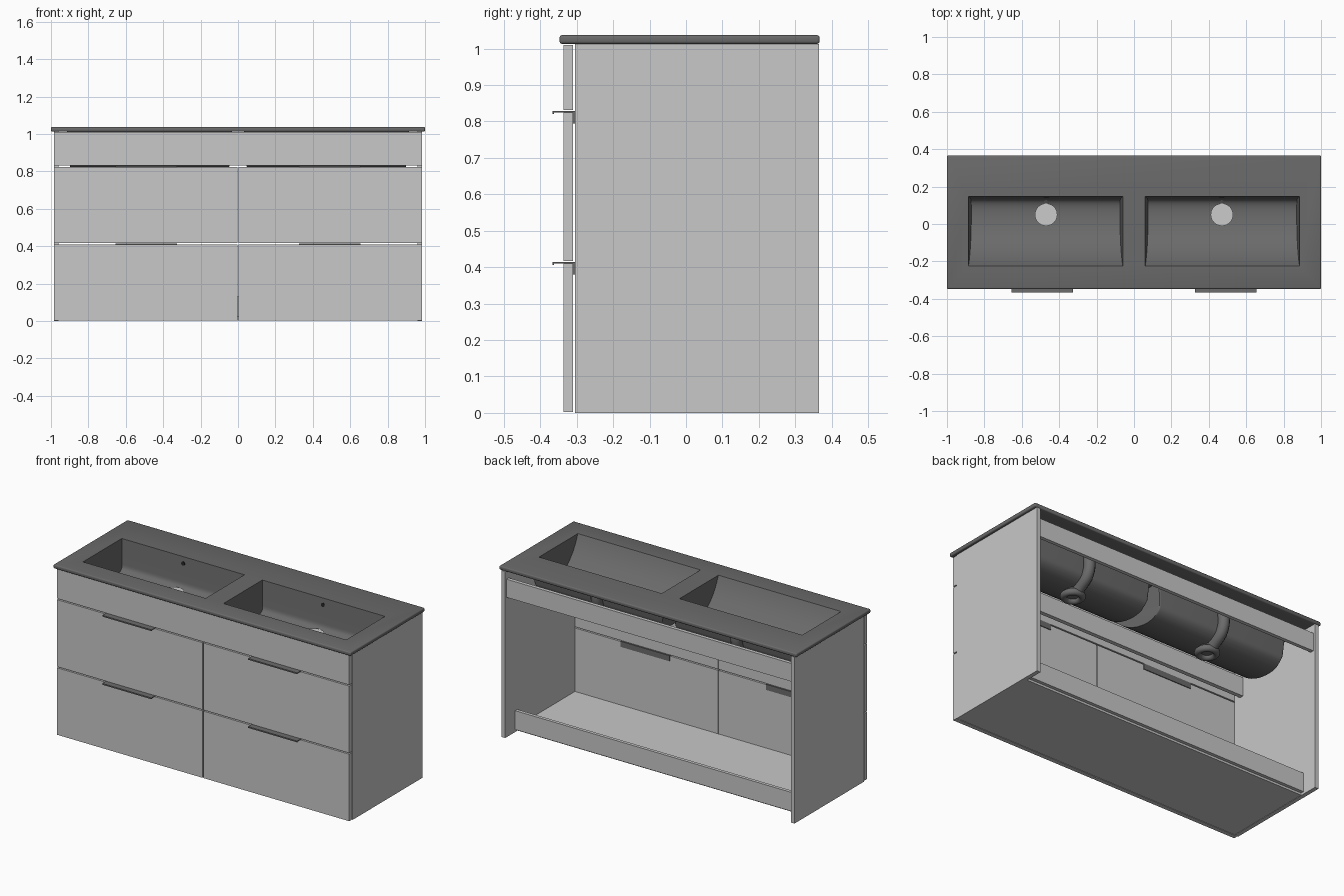
import bpy, bmesh, math
from mathutils import Vector
from mathutils.geometry import interpolate_bezier

cube = bpy.data.objects.get("Cube")
if cube:
    bpy.data.objects.remove(cube, do_unlink=True)


def material(name, v):
    m = bpy.data.materials.new(name)
    m.use_nodes = True
    m.diffuse_color = (v, v, v, 1)
    m.node_tree.nodes["Principled BSDF"].inputs["Base Color"].default_value = (v, v, v, 1)
    return m


CABINET = material("light grey board", 0.58)
STONE = material("dark grey basin", 0.145)
HANDLE = material("dark handle metal", 0.15)
METAL = material("pale drain metal", 0.6)
HOLE = material("overflow black", 0.02)


def finish(bm, name, mat):
    bmesh.ops.recalc_face_normals(bm, faces=bm.faces)
    me = bpy.data.meshes.new(name)
    bm.to_mesh(me)
    bm.free()
    me.materials.append(mat)
    ob = bpy.data.objects.new(name, me)
    bpy.context.collection.objects.link(ob)
    return ob


def activate(ob):
    bpy.ops.object.select_all(action='DESELECT')
    ob.select_set(True)
    bpy.context.view_layer.objects.active = ob


def smooth(ob):
    activate(ob)
    bpy.ops.object.shade_smooth_by_angle(angle=math.radians(35))


def box(name, x, y, z, mat=CABINET, bevel=0):
    bm = bmesh.new()
    bmesh.ops.create_cube(bm, size=1)
    for v in bm.verts:
        v.co = [(a + b) / 2 + c * (b - a) for (a, b), c in zip((x, y, z), v.co)]
    if bevel:
        bmesh.ops.bevel(bm, geom=bm.edges[:], offset=bevel, segments=3,
                        profile=0.5, affect='EDGES')
    return finish(bm, name, mat)


def prism(name, profile, x0, x1, taper, bevel=0):
    """Extrude a (y, z) profile along x, with ends drawn in towards the bottom."""
    bm = bmesh.new()
    rings = []
    for x, s in ((x0, 1), (x1, -1)):
        rings.append([bm.verts.new((x + s * taper * (TOP - z), y, z)) for y, z in profile])
    caps = [bm.faces.new(r) for r in rings]
    n = len(profile)
    for i in range(n):
        j = (i + 1) % n
        bm.faces.new((rings[0][i], rings[0][j], rings[1][j], rings[1][i]))
    if bevel:
        edges = [e for f in caps for e in f.edges
                 if min(v.co.z for v in e.verts) < TOP - 0.03]
        bmesh.ops.bevel(bm, geom=edges, offset=bevel, segments=4, profile=0.5,
                        affect='EDGES', clamp_overlap=True)
    return finish(bm, name, STONE)


def cylinder(name, loc, r, h, mat, axis='Z'):
    bpy.ops.mesh.primitive_cylinder_add(
        vertices=40, radius=r, depth=h, location=loc,
        rotation=(math.pi / 2 if axis == 'Y' else 0, 0, 0))
    ob = bpy.context.object
    ob.name = name
    ob.data.materials.append(mat)
    smooth(ob)
    return ob


def basin_profile(grow, top):
    """Steep back wall, rounded bottom and a floor sweeping up to the front rim."""
    front = Vector((-0.225 - grow, TOP - grow))
    low = Vector((0.06, 0.845 - grow))
    back = Vector((0.135 + grow, 0.89 - grow / 2))
    pts = interpolate_bezier(front, front + Vector((0.06, -0.12)), low - Vector((0.13, 0)), low, 18)
    pts += interpolate_bezier(low, low + Vector((0.05, 0)), back - Vector((0, 0.03)), back, 8)[1:]
    return [(front.x, top)] + [(p[0], p[1]) for p in pts] + [(0.15 + grow, top)]


TOP = 1.037
SIDES = ((-1, "right"), (1, "left"))

# Cabinet carcass
for s, side in SIDES:
    box(side + "_side_panel", sorted((s * 0.985, s * 0.96)), (-0.305, 0.365), (0, 1.012))
INNER = (-0.96, 0.96)
box("bottom_panel", INNER, (-0.305, 0.25), (0.002, 0.027))
box("lower_back_rail", INNER, (0.25, 0.27), (0.015, 0.13))
box("upper_back_rail", INNER, (0.33, 0.352), (0.85, 0.96))
box("front_rail", INNER, (-0.26, -0.235), (0.83, 0.944))

# Drawer fronts and handles
FRONT = (-0.336, -0.31)
box("top_fascia", (-0.983, 0.983), FRONT, (0.831, 1.01))
for s, side in SIDES:
    for level, z0, z1 in (("upper", 0.417, 0.824), ("lower", 0.003, 0.41)):
        tag = side + "_" + level
        box(tag + "_drawer_front", sorted((s * 0.003, s * 0.983)), FRONT, (z0, z1))
        grip = sorted((s * 0.325, s * 0.655))
        box(tag + "_handle_plate", grip, (-0.367, -0.305), (z1, z1 + 0.004), HANDLE)
        box(tag + "_handle_lip", grip, (-0.367, -0.363), (z1 - 0.004, z1 + 0.004), HANDLE)
        box(tag + "_handle_tab", grip, (-0.31, -0.305), (z1 - 0.03, z1 + 0.004), HANDLE)

# Counter with two moulded basins
counter = box("basin_counter", (-1, 1), (-0.347, 0.367), (1.013, TOP), STONE, 0.007)
helpers = []
for s, side in SIDES:
    x0, x1 = sorted((s * 0.06, s * 0.885))
    shell = prism(side + "_shell", basin_profile(0.028, 1.025), x0 - 0.03, x1 + 0.03, 0.08, 0.03)
    cutter = prism(side + "_cutter", basin_profile(0, 1.06), x0, x1, 0.08)
    helpers += [(shell, 'UNION'), (cutter, 'DIFFERENCE')]
for ob, operation in sorted(helpers, key=lambda h: h[1], reverse=True):
    ob.hide_render = True
    activate(counter)
    mod = counter.modifiers.new(operation.lower(), 'BOOLEAN')
    mod.operation = operation
    mod.solver = 'EXACT'
    mod.object = ob
    bpy.ops.object.modifier_apply(modifier=mod.name)
    bpy.data.objects.remove(ob, do_unlink=True)
smooth(counter)

# Drains, overflow holes and overflow ducts
for s, side in SIDES:
    x = s * 0.47
    cylinder(side + "_drain_cover", (x, 0.05, 0.855), 0.06, 0.016, METAL)
    cylinder(side + "_overflow_hole", (x, 0.146, 0.997), 0.012, 0.008, HOLE, 'Y')
    cylinder(side + "_drain_neck", (x, 0.05, 0.81), 0.05, 0.04, STONE)

    bpy.ops.mesh.primitive_torus_add(major_radius=0.05, minor_radius=0.02, major_segments=40,
                                     minor_segments=12, location=(x, 0.05, 0.79))
    ring = bpy.context.object
    ring.name = side + "_drain_ring"
    ring.data.materials.append(STONE)
    smooth(ring)

    curve = bpy.data.curves.new(side + "_overflow_duct", 'CURVE')
    curve.dimensions = '3D'
    curve.bevel_depth = 0.032
    curve.bevel_resolution = 4
    curve.use_fill_caps = True
    spline = curve.splines.new('BEZIER')
    path = ((0.18, 1.015), (0.18, 0.88), (0.09, 0.805))
    spline.bezier_points.add(len(path) - 1)
    for p, (y, z) in zip(spline.bezier_points, path):
        p.co = (x, y, z)
        p.handle_left_type = p.handle_right_type = 'AUTO'
    curve.materials.append(STONE)
    duct = bpy.data.objects.new(side + "_overflow_duct", curve)
    bpy.context.collection.objects.link(duct)
